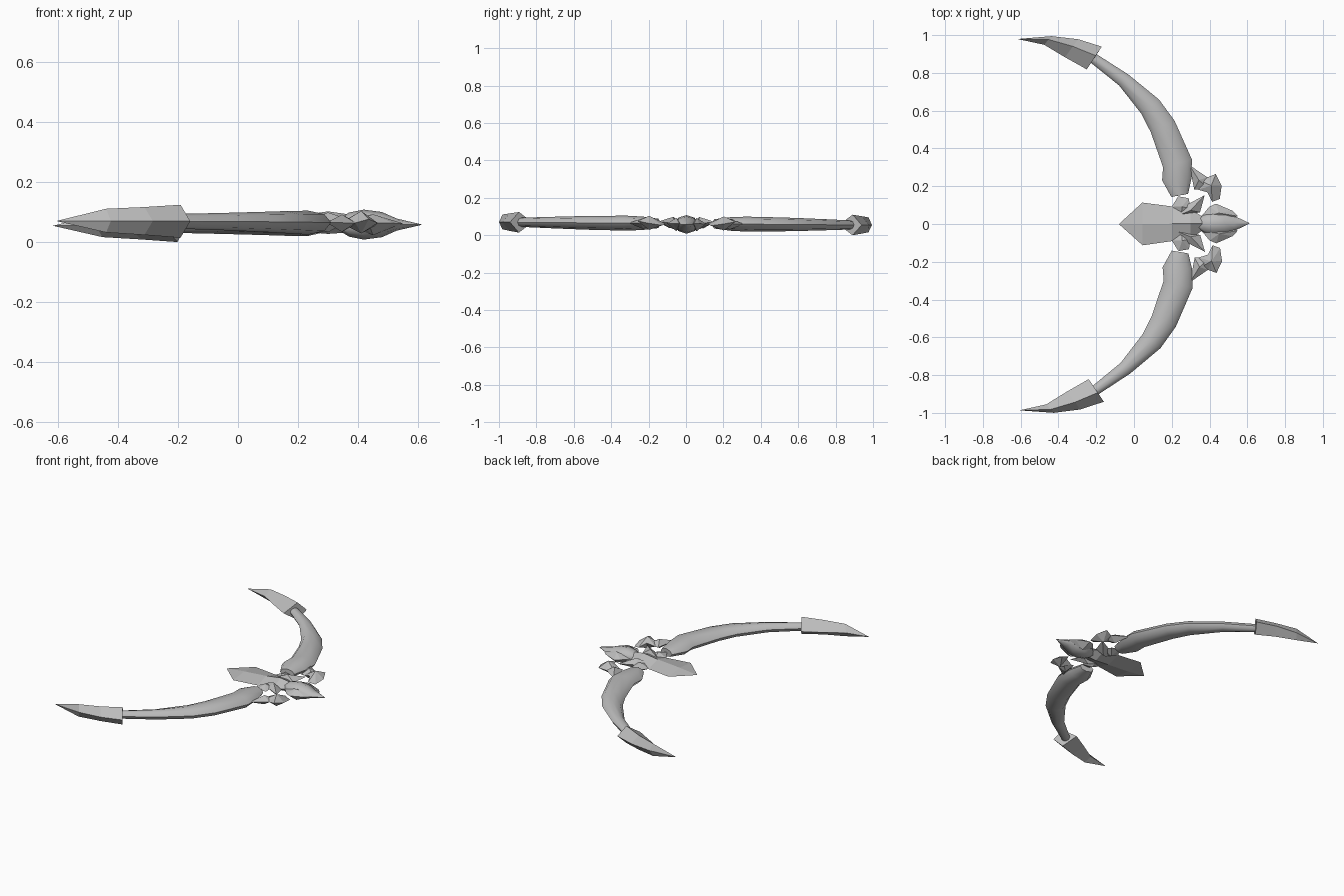
import bpy, bmesh, math
from mathutils import Vector, Matrix

cube = bpy.data.objects.get("Cube")
if cube:
    bpy.data.objects.remove(cube)

grey = bpy.data.materials.new("weathered grey")
grey.use_nodes = True
COLOR = (0.5, 0.5, 0.5, 1)
grey.diffuse_color = COLOR
grey.node_tree.nodes["Principled BSDF"].inputs["Base Color"].default_value = COLOR

# The whole bow lies flat with a very slight tilt
POSE = (Matrix.Translation((0, 0, 0.062)) @ Matrix.Rotation(-0.008, 4, 'X')
        @ Matrix.Rotation(0.006, 4, 'Z'))


def finish(name, bm, side=1, smooth=False):
    bmesh.ops.remove_doubles(bm, verts=bm.verts, dist=0.0005)
    bm.transform(POSE @ Matrix.Diagonal((1, side, 1, 1)))
    bmesh.ops.recalc_face_normals(bm, faces=bm.faces)
    mesh = bpy.data.meshes.new(name)
    bm.to_mesh(mesh)
    bm.free()
    mesh.materials.append(grey)
    obj = bpy.data.objects.new(name, mesh)
    bpy.context.collection.objects.link(obj)
    if smooth:
        bpy.ops.object.select_all(action='DESELECT')
        obj.select_set(True)
        bpy.context.view_layer.objects.active = obj
        bpy.ops.object.shade_smooth_by_angle(angle=math.radians(50))


def loft(name, rings, side=1, smooth=False):
    """Skin a list of equal-length rings and cap both ends."""
    bm = bmesh.new()
    loops = [[bm.verts.new(p) for p in ring] for ring in rings]
    n = len(loops[0])
    for a, b in zip(loops, loops[1:]):
        for i in range(n):
            j = (i + 1) % n
            bm.faces.new((a[i], a[j], b[j], b[i]))
    bm.faces.new(loops[0])
    bm.faces.new(loops[-1])
    finish(name, bm, side, smooth)


def diamond(a, b, top, low, mid=0.5):
    """Four-sided section between plan points a and b."""
    a, b = Vector((*a, 0)), Vector((*b, 0))
    c = a.lerp(b, mid)
    return [a, c + Vector((0, 0, top)), b, c - Vector((0, 0, low))]


def spine(name, stations):
    """Symmetric ridged body along x from (x, half width, top, low)."""
    loft(name, [diamond((x, w), (x, -w), t, l) for x, w, t, l in stations])


def gem(name, outline, peak, top, low, side):
    """Faceted shard: an outline joined to a top and a bottom peak."""
    bm = bmesh.new()
    rim = [bm.verts.new(p) for p in outline]
    for z in (top, -low):
        apex = bm.verts.new((*peak, z))
        for i, v in enumerate(rim):
            bm.faces.new((v, rim[(i + 1) % len(rim)], apex))
    finish(name, bm, side)


# Curved limb: x, y, half width, half height
LIMB = [(.243, .15, .045, .025), (.228, .235, .078, .036), (.232, .32, .079, .04),
        (.155, .515, .07, .037), (.09, .62, .06, .034),
        (-.05, .763, .038, .029), (-.225, .89, .026, .024)]

for side, label in ((1, "back"), (-1, "front")):
    rings = []
    for i, (x, y, w, h) in enumerate(LIMB):
        p, q = LIMB[max(i - 1, 0)], LIMB[min(i + 1, len(LIMB) - 1)]
        t = Vector((q[0] - p[0], q[1] - p[1], 0)).normalized()
        across = Vector((t.y, -t.x, 0))
        rings.append([Vector((x, y, 0)) + across * w * math.cos(k * math.pi / 4)
                      + Vector((0, 0, h * math.sin(k * math.pi / 4))) for k in range(8)])
    loft(label + "_limb", rings, side, True)

    # Blade on the limb end
    tip = (-.612, .983)
    loft(label + "_blade", [
        diamond(tip, tip, 0, 0),
        diamond((-.43, .997), (-.47, .952), .041, .038, .4),
        diamond((-.29, .98), (-.36, .885), .047, .046, .4),
        diamond((-.165, .94), (-.245, .82), .055, .055, .4)], side)

    # Claw beside the head, with its root running to the limb
    gem(label + "_claw", [(.36, .225, .01), (.39, .245, 0), (.435, .262, .012),
                          (.465, .2, 0), (.455, .13, -.01), (.415, .115, 0),
                          (.39, .165, .015), (.34, .18, 0)],
        (.41, .2), .04, .035, side)
    gem(label + "_claw_root", [(.295, .31, 0), (.39, .245, 0), (.40, .18, 0),
                               (.32, .18, 0)], (.345, .23), .028, .03, side)
    # Feathers fanning out from the grip
    gem(label + "_long_feather", [(.2, .03, 0), (.28, .10, .008), (.375, .15, .01),
                                  (.35, .06, 0)], (.30, .07), .036, .03, side)
    gem(label + "_short_feather", [(.2, .09, 0), (.235, .145, .005), (.29, .135, 0),
                                   (.30, .08, .01), (.25, .03, 0)],
        (.255, .09), .025, .025, side)
    # Cheek plate along the head
    gem(label + "_cheek", [(.35, .03, 0), (.40, .09, .005), (.435, .105, 0),
                           (.52, .068, 0), (.55, .038, 0), (.45, .01, 0)],
        (.45, .055), .03, .04, side)

# Pointed grip plate
spine("grip_plate", [(-.08, 0, 0, 0), (.045, .113, .014, .016), (.2, .092, .026, .026),
                     (.3, .08, .04, .035), (.37, .03, .03, .03), (.40, 0, 0, 0)])

# Beaked head
head = []
for x, w, h in ((.33, .02, .015), (.37, .05, .04), (.42, .062, .05),
                (.48, .058, .042), (.53, .04, .02), (.612, .001, .001)):
    head.append([(x, w * math.cos(k * math.pi / 4), h * math.sin(k * math.pi / 4) - .004)
                 for k in range(8)])
loft("head", head, 1, True)
